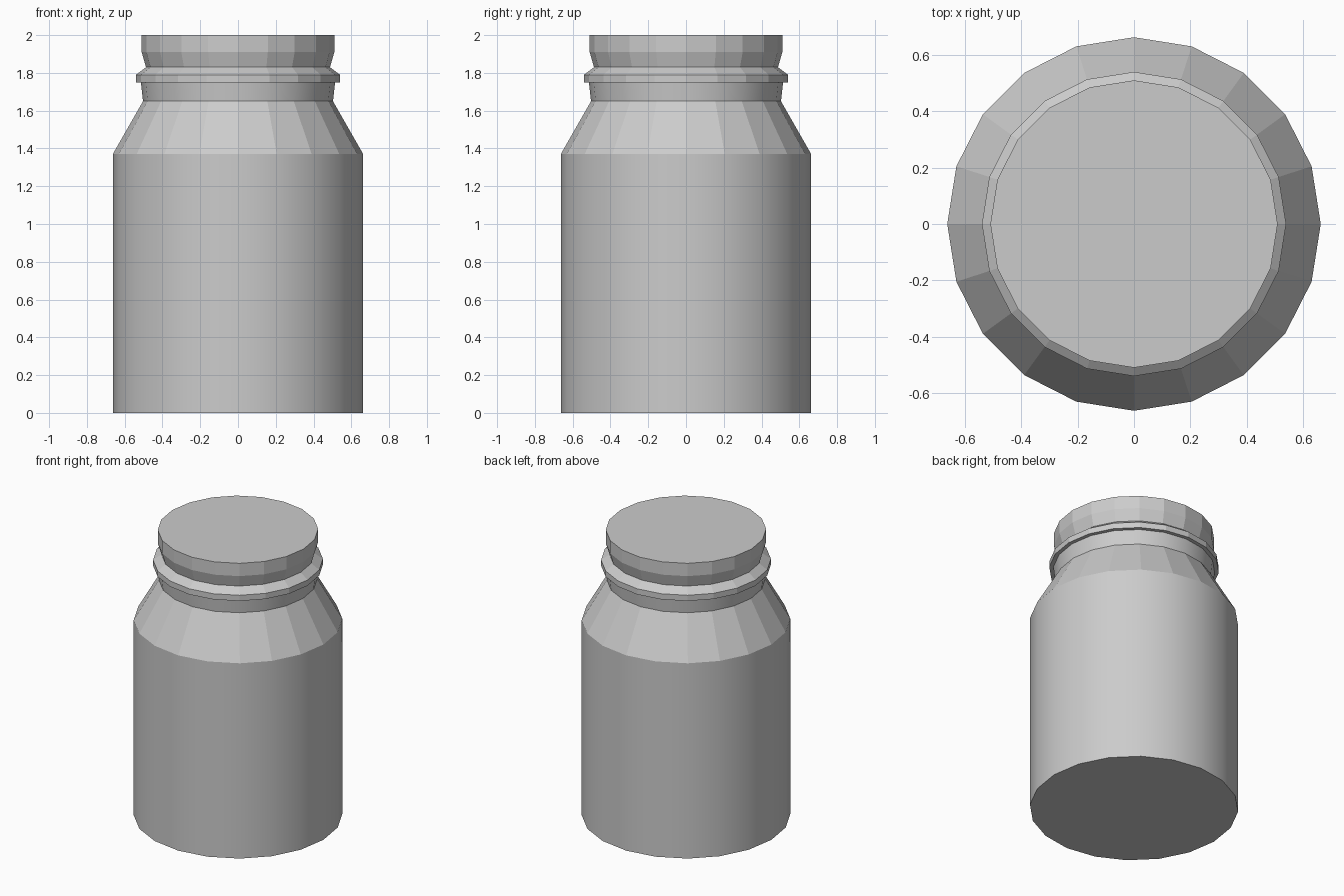
import bpy, bmesh
from math import sin, cos, tau

if "Cube" in bpy.data.objects:
    bpy.data.objects.remove(bpy.data.objects["Cube"])

SIDES = 20


def lathe(name, profile, smooth_bands=(), cap_bottom=False, cap_top=False):
    """Spin (radius, z) points into a 20-sided shell; listed bands are smooth shaded."""
    bm = bmesh.new()
    rings = [[bm.verts.new((r * cos(tau * i / SIDES), r * sin(tau * i / SIDES), z))
              for i in range(SIDES)] for r, z in profile]
    for band, (low, high) in enumerate(zip(rings, rings[1:])):
        for i in range(SIDES):
            j = (i + 1) % SIDES
            face = bm.faces.new((low[i], low[j], high[j], high[i]))
            face.smooth = band in smooth_bands
    if cap_bottom:
        bm.faces.new(rings[0][::-1])
    if cap_top:
        bm.faces.new(rings[-1])
    for edge in bm.edges:
        if edge.is_boundary or edge.calc_face_angle(0) > 0.4:
            edge.smooth = False
    mesh = bpy.data.meshes.new(name)
    bm.to_mesh(mesh)
    bm.free()
    obj = bpy.data.objects.new(name, mesh)
    bpy.context.collection.objects.link(obj)
    return obj


# Jar: straight body, faceted shoulder, flared neck and collar bead
lathe("jar", [(0.663, 0), (0.663, 1.37), (0.503, 1.65), (0.514, 1.75),
              (0.54, 1.75), (0.54, 1.79), (0.487, 1.83)],
      smooth_bands=(0, 2), cap_bottom=True)

# Lid: tapered lower rim, straight upper wall and flat top
lathe("lid", [(0.487, 1.83), (0.51, 1.91), (0.51, 2.0)], cap_top=True)
